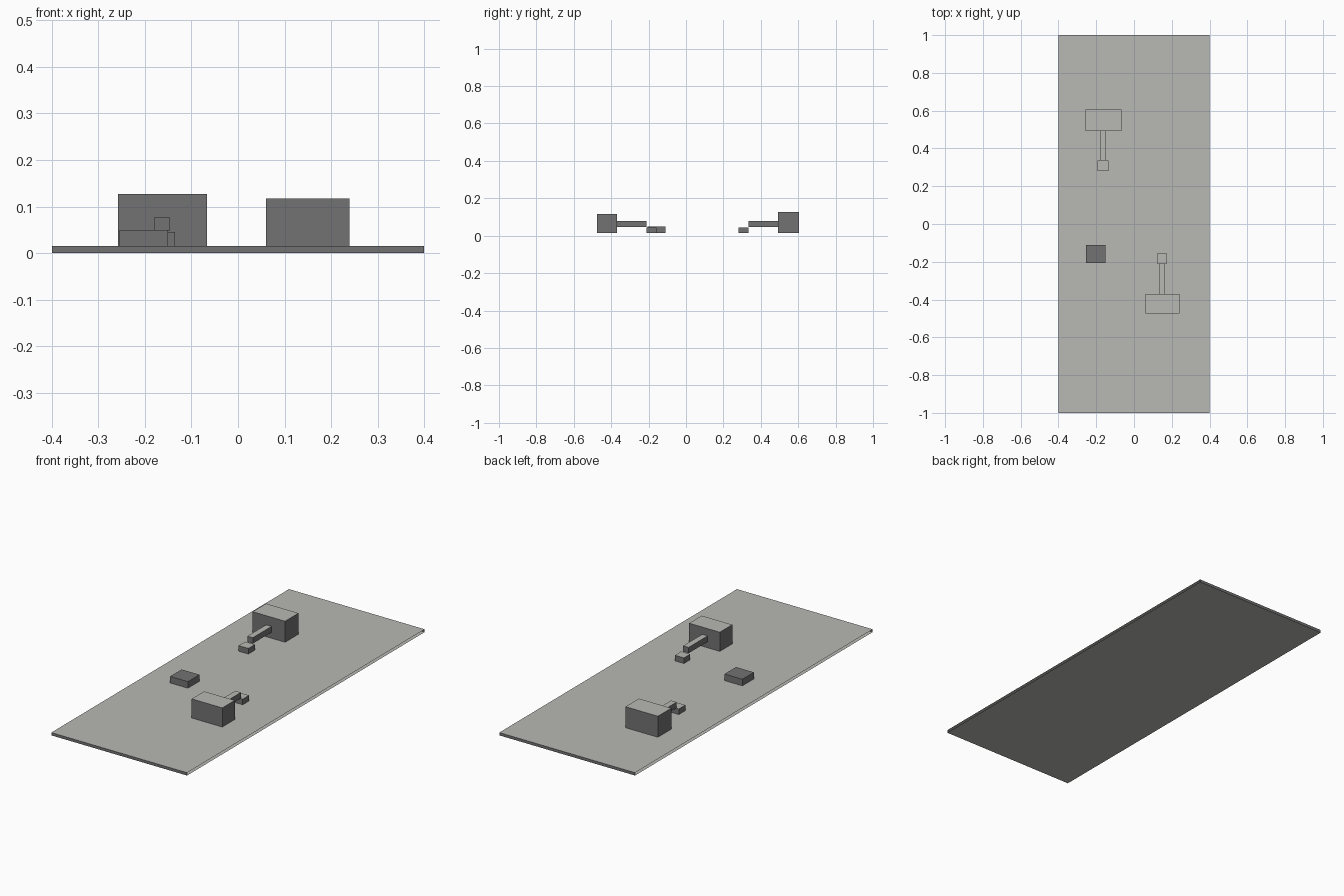
import bpy
import bmesh

cube = bpy.data.objects.get("Cube")
if cube:
    bpy.data.objects.remove(cube, do_unlink=True)


def make_material(name, colour):
    mat = bpy.data.materials.new(name)
    mat.use_nodes = True
    mat.diffuse_color = colour
    mat.node_tree.nodes["Principled BSDF"].inputs["Base Color"].default_value = colour
    return mat


light = make_material("light_grey", (0.48, 0.48, 0.46, 1))
dark = make_material("dark_grey", (0.17, 0.17, 0.17, 1))


def box(name, xs, ys, zs, all_dark=False, open_sides=False):
    """Flat box from three ranges: light top and bottom, dark walls."""
    bm = bmesh.new()
    bmesh.ops.create_cube(bm, size=1)
    for v in bm.verts:
        for axis, (low, high) in enumerate((xs, ys, zs)):
            v.co[axis] = high if v.co[axis] > 0 else low
    bm.normal_update()
    for f in bm.faces:
        f.material_index = 0 if abs(f.normal.z) > 0.5 and not all_dark else 1
    if open_sides:
        ends = [f for f in bm.faces if abs(f.normal.x) > 0.5]
        bmesh.ops.delete(bm, geom=ends, context='FACES_ONLY')
    mesh = bpy.data.meshes.new(name)
    bm.to_mesh(mesh)
    bm.free()
    mesh.materials.append(light)
    mesh.materials.append(dark)
    obj = bpy.data.objects.new(name, mesh)
    bpy.context.collection.objects.link(obj)
    return obj


GROUND = 0.015

# Thin base plate, open along its long sides
box("base_plate", (-0.4, 0.4), (-1, 1), (0, GROUND), open_sides=True)

# Lone dark block
box("small_block", (-0.255, -0.15), (-0.207, -0.11), (GROUND, 0.05), all_dark=True)


def station(prefix, house_x, house_y, house_top, link_x, link_y, pad_x, pad_y, pad_top):
    """Large block with a raised bridge leading to a low pad."""
    box(prefix + "_block", house_x, house_y, (GROUND, house_top))
    box(prefix + "_bridge", link_x, link_y, (0.047, 0.078))
    box(prefix + "_pad", pad_x, pad_y, (GROUND, pad_top))


station("front", (0.06, 0.24), (-0.475, -0.37), 0.117,
        (0.132, 0.164), (-0.37, -0.21), (0.122, 0.175), (-0.21, -0.157), 0.045)
station("back", (-0.258, -0.067), (0.492, 0.605), 0.127,
        (-0.179, -0.147), (0.335, 0.492), (-0.192, -0.135), (0.28, 0.335), 0.045)
